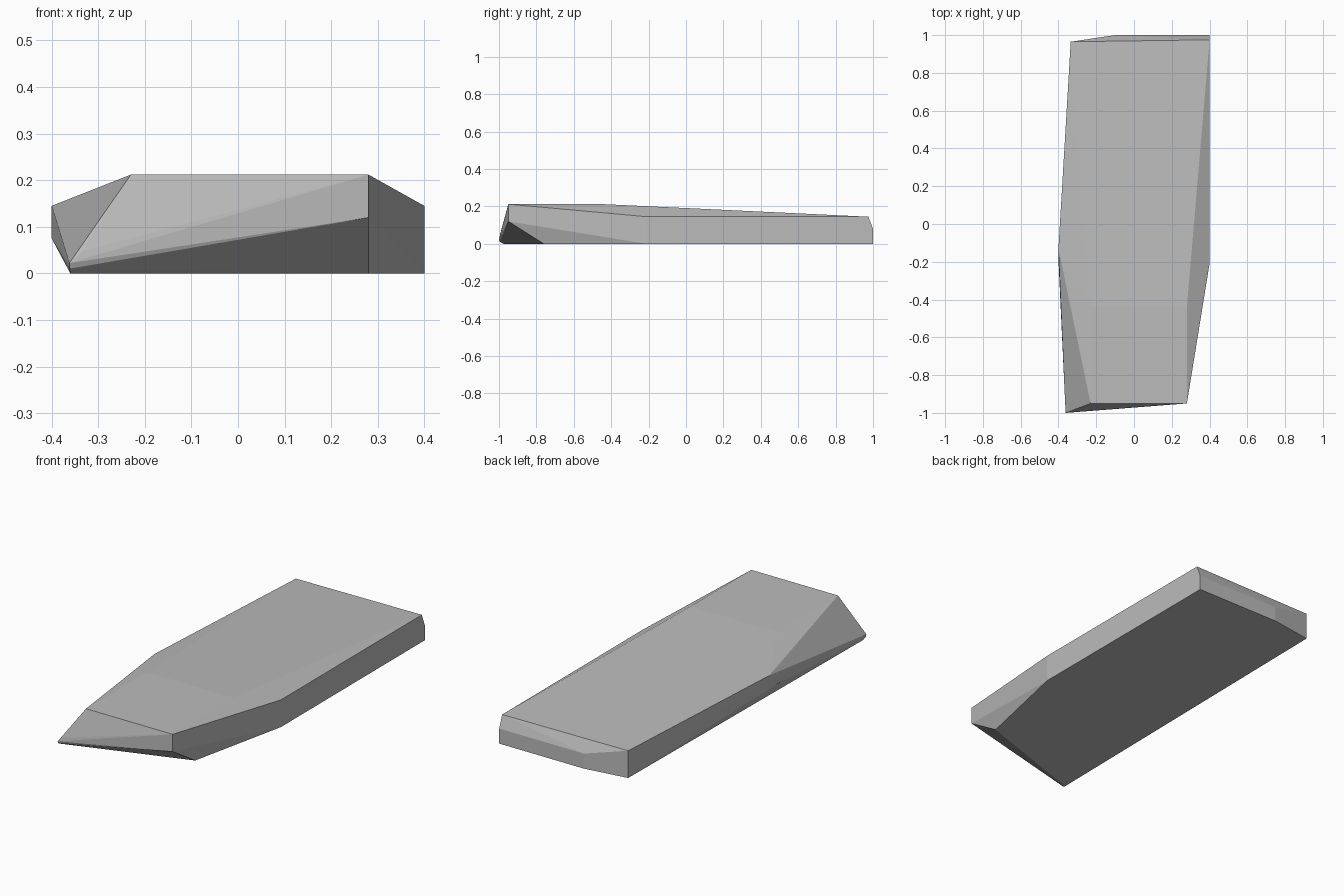
import bpy
import bmesh
from mathutils import Vector

default = bpy.data.objects.get("Cube")
if default:
    bpy.data.objects.remove(default, do_unlink=True)

grey = bpy.data.materials.new("plain grey")
grey.use_nodes = True
colour = (0.5, 0.5, 0.5, 1)
grey.diffuse_color = colour
grey.node_tree.nodes["Principled BSDF"].inputs["Base Color"].default_value = colour

TOP, SHOULDER, BACK = 0.212, 0.145, 0.08

corners = [
    # flat part of the top
    (-0.23, -0.95, TOP), (0.28, -0.95, TOP), (0.28, -0.44, TOP), (-0.23, -0.44, TOP),
    # sloping rear end with its bevel
    (0.4, 0.975, SHOULDER), (-0.335, 0.965, SHOULDER), (-0.335, 0.965, 0),
    (0.4, 1, BACK), (-0.1, 1, BACK), (0.4, 1, 0), (-0.1, 1, 0),
    # widest points of both sides
    (0.4, -0.21, SHOULDER), (0.4, -0.21, 0),
    (-0.4, -0.13, SHOULDER), (-0.4, -0.19, 0.075),
    # undercut below the blunt front corner
    (0.28, -0.95, 0.12), (0.28, -0.76, 0),
    # low pointed front corner
    (-0.335, -0.995, 0.047), (-0.362, -1, 0.022), (-0.362, -0.995, 0.01), (-0.36, -0.975, 0),
]

# The faceted slab is the convex skin around its corners
bm = bmesh.new()
for co in corners:
    bm.verts.new(Vector(co))
bmesh.ops.convex_hull(bm, input=bm.verts)
bmesh.ops.dissolve_limit(bm, angle_limit=0.02, verts=bm.verts, edges=bm.edges)
bmesh.ops.recalc_face_normals(bm, faces=bm.faces)

mesh = bpy.data.meshes.new("faceted_slab")
bm.to_mesh(mesh)
bm.free()
mesh.materials.append(grey)
slab = bpy.data.objects.new("faceted_slab", mesh)
bpy.context.collection.objects.link(slab)
